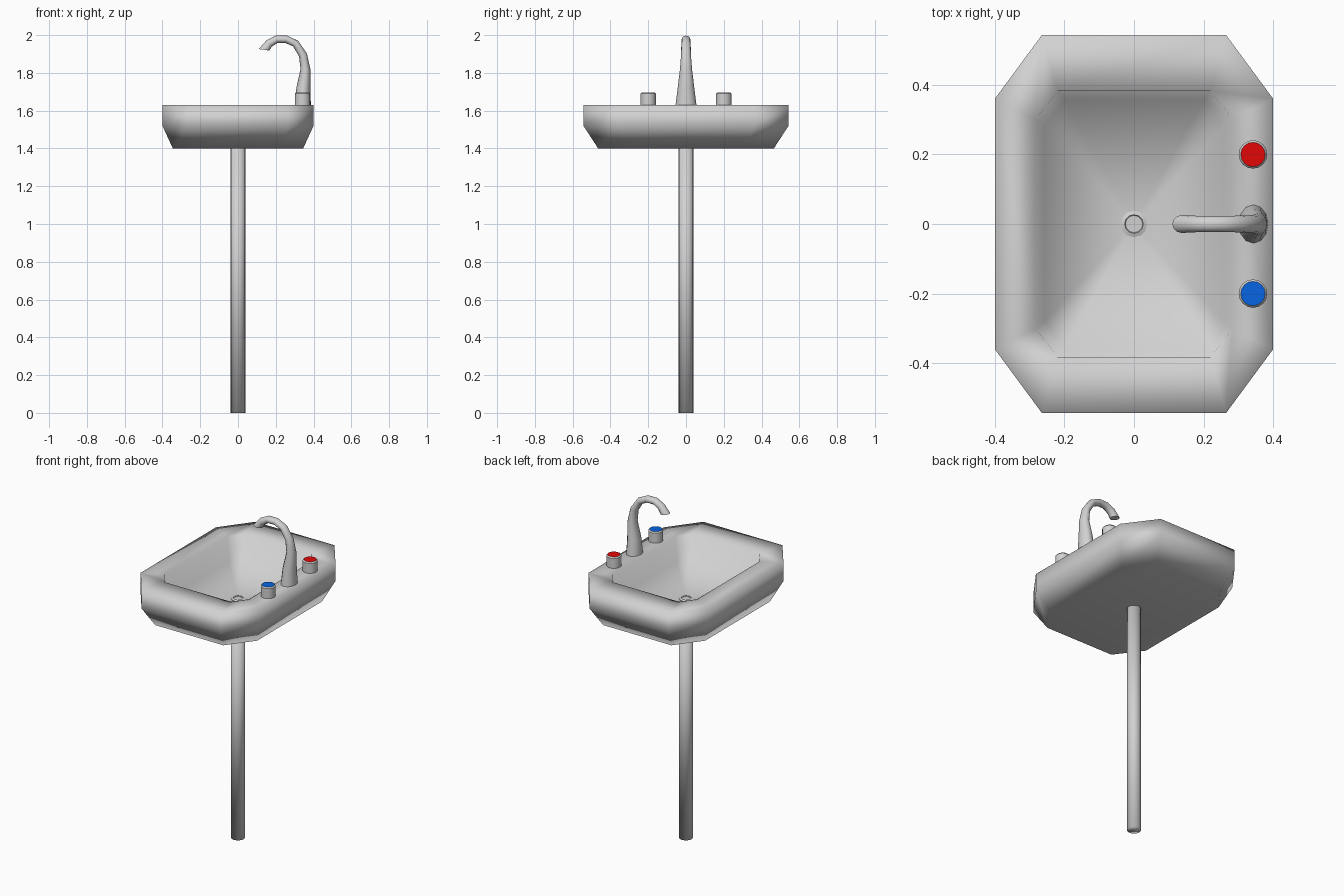
import bpy, bmesh, math
from mathutils import Vector

cube = bpy.data.objects.get("Cube")
if cube:
    bpy.data.objects.remove(cube, do_unlink=True)


def material(name, rgb):
    m = bpy.data.materials.new(name)
    m.use_nodes = True
    m.diffuse_color = (*rgb, 1)
    m.node_tree.nodes["Principled BSDF"].inputs["Base Color"].default_value = (*rgb, 1)
    return m


GREY = material("pale_grey", (0.64, 0.64, 0.64))
RED = material("hot_red", (0.76, 0.002, 0.002))
BLUE = material("cold_blue", (0.002, 0.13, 0.76))


def loft(name, rings, materials, angle=None, tip=None):
    """Skin a list of equal-length rings; tip closes the last ring with a fan."""
    bm = bmesh.new()
    loops = [[bm.verts.new(p) for p in ring] for ring in rings]
    n = len(loops[0])
    for a, b in zip(loops, loops[1:]):
        for i in range(n):
            j = (i + 1) % n
            bm.faces.new((a[i], a[j], b[j], b[i]))
    bm.faces.new(loops[0][::-1])
    if tip:
        apex = bm.verts.new(tip)
        for i in range(n):
            bm.faces.new((loops[-1][i], loops[-1][(i + 1) % n], apex))
    else:
        # The end cap takes the last material in the list
        bm.faces.new(loops[-1]).material_index = len(materials) - 1
    bmesh.ops.recalc_face_normals(bm, faces=bm.faces)
    mesh = bpy.data.meshes.new(name)
    bm.to_mesh(mesh)
    bm.free()
    obj = bpy.data.objects.new(name, mesh)
    bpy.context.collection.objects.link(obj)
    for m in materials:
        mesh.materials.append(m)
    bpy.ops.object.select_all(action="DESELECT")
    obj.select_set(True)
    bpy.context.view_layer.objects.active = obj
    if angle is None:
        bpy.ops.object.shade_smooth()
    else:
        bpy.ops.object.shade_smooth_by_angle(angle=math.radians(angle))
    return obj


def octagon(hx, hy, cx, cy, z):
    """Rectangle of half size hx, hy with its corners cut at cx, cy."""
    return [(hx, -cy, z), (hx, cy, z), (cx, hy, z), (-cx, hy, z),
            (-hx, cy, z), (-hx, -cy, z), (-cx, -hy, z), (cx, -hy, z)]


def circle(x, y, z, r, n):
    return [(x + r * math.cos(math.tau * i / n), y + r * math.sin(math.tau * i / n), z)
            for i in range(n)]


# Basin: underside, outer wall, rim, inner wall and floor sloping to the drain
basin = loft("basin", [
    octagon(0.345, 0.465, 0.228, 0.31, 1.40),
    octagon(0.40, 0.543, 0.265, 0.36, 1.52),
    octagon(0.40, 0.543, 0.265, 0.36, 1.63),
    octagon(0.283, 0.383, 0.22, 0.30, 1.63),
    octagon(0.258, 0.357, 0.20, 0.28, 1.49),
], [GREY], tip=(0, 0, 1.437))
basin.modifiers.new("broad_faces_lead", "WEIGHTED_NORMAL").mode = "FACE_AREA"

# Pedestal pole
loft("pedestal_pole", [circle(0, 0, z, 0.039, 16) for z in (0, 1.41)], [GREY])

# Drain: low ring with a slightly sunken centre
loft("drain", [circle(0, 0, z, r, 12) for r, z in
               ((0.038, 1.43), (0.038, 1.445), (0.027, 1.449), (0.025, 1.445))],
     [GREY], angle=35)

# Tap knobs with a coloured disc on top
for name, y, colour in (("hot_knob", 0.2, RED), ("cold_knob", -0.2, BLUE)):
    loft(name, [circle(0.342, y, z, r, 16) for r, z in
                ((0.041, 1.625), (0.041, 1.69), (0.035, 1.697))],
         [GREY, colour], angle=35)

# Faucet spout: x, z, half width in the bend plane, half width across it
SPOUT = [(0.343, 1.625, 0.043, 0.056), (0.346, 1.72, 0.037, 0.044),
         (0.357, 1.82, 0.026, 0.032), (0.344, 1.895, 0.022, 0.026),
         (0.305, 1.955, 0.020, 0.024), (0.255, 1.978, 0.020, 0.023),
         (0.205, 1.978, 0.020, 0.023), (0.165, 1.956, 0.022, 0.024),
         (0.138, 1.922, 0.028, 0.026)]
centres = [Vector((x, 0, z)) for x, z, _, _ in SPOUT]
rings = []
for k, (x, z, ra, rb) in enumerate(SPOUT):
    along = centres[min(k + 1, len(SPOUT) - 1)] - centres[max(k - 1, 0)]
    if k == 0:
        along = Vector((0, 0, 1))
    elif k == len(SPOUT) - 1:
        along = Vector((-0.15, 0, -1))
    side = along.normalized().cross(Vector((0, 1, 0)))
    rings.append([centres[k] + side * ra * math.cos(math.tau * i / 12)
                  + Vector((0, rb * math.sin(math.tau * i / 12), 0)) for i in range(12)])
loft("faucet_spout", rings, [GREY], angle=50)
